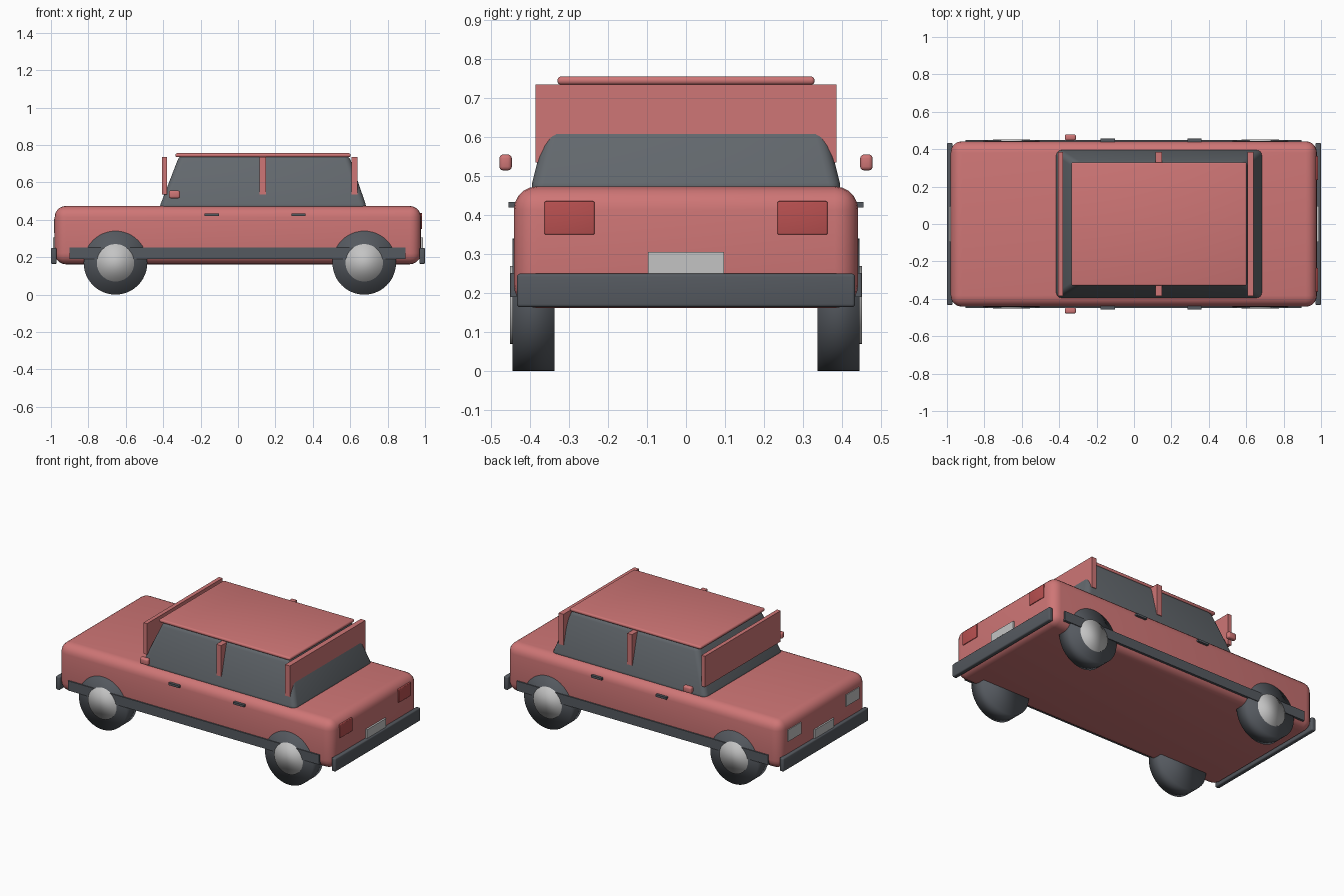
import bpy
import bmesh
import math
from mathutils import Matrix, Vector

cube = bpy.data.objects.get("Cube")
if cube:
    bpy.data.objects.remove(cube, do_unlink=True)


def material(name, rgb):
    mat = bpy.data.materials.new(name)
    mat.use_nodes = True
    colour = (*rgb, 1)
    mat.diffuse_color = colour
    mat.node_tree.nodes["Principled BSDF"].inputs["Base Color"].default_value = colour
    return mat


paint = material("red paint", (0.62, 0.18, 0.18))
lens = material("tail light red", (0.48, 0.08, 0.08))
glass = material("dark glass", (0.125, 0.14, 0.155))
rubber = material("dark rubber", (0.09, 0.1, 0.115))
silver = material("silver", (0.55, 0.55, 0.55))


def finish(name, bm, mat):
    bmesh.ops.recalc_face_normals(bm, faces=bm.faces)
    mesh = bpy.data.meshes.new(name)
    bm.to_mesh(mesh)
    bm.free()
    mesh.materials.append(mat)
    obj = bpy.data.objects.new(name, mesh)
    bpy.context.collection.objects.link(obj)
    bpy.ops.object.select_all(action='DESELECT')
    obj.select_set(True)
    bpy.context.view_layer.objects.active = obj
    return obj


def box(name, xs, ys, zs, mat, bevel=0, segments=3, top=None):
    """Box between limits; top gives new x and y limits for the upper face."""
    bm = bmesh.new()
    bmesh.ops.create_cube(bm, size=1)
    for v in bm.verts:
        upper = v.co.z > 0
        tx, ty = top if top and upper else (xs, ys)
        v.co = Vector((tx[v.co.x > 0], ty[v.co.y > 0], zs[upper]))
    obj = finish(name, bm, mat)
    if bevel:
        mod = obj.modifiers.new("rounded edges", 'BEVEL')
        mod.width = bevel
        mod.segments = segments
        mod.limit_method = 'ANGLE'
        bpy.ops.object.modifier_apply(modifier=mod.name)
        bpy.ops.object.shade_smooth_by_angle(angle=math.radians(35))
    return obj


def disc(name, x, z, ys, radius, mat):
    bm = bmesh.new()
    turn = Matrix.Translation((x, sum(ys) / 2, z)) @ Matrix.Rotation(math.pi / 2, 4, 'X')
    bmesh.ops.create_cone(bm, cap_ends=True, segments=48, radius1=radius, radius2=radius,
                          depth=abs(ys[1] - ys[0]), matrix=turn)
    obj = finish(name, bm, mat)
    bpy.ops.object.shade_smooth()
    return obj


def span(side, a, b):
    return tuple(sorted((side * a, side * b)))


# Body and cabin
box("body", (-0.98, 0.978), (-0.442, 0.442), (0.162, 0.474), paint, 0.06, 5)
box("cabin_glass", (-0.425, 0.692), (-0.402, 0.402), (0.455, 0.747), glass, 0.03, 4,
    top=((-0.312, 0.593), (-0.328, 0.328)))
box("roof", (-0.335, 0.602), (-0.33, 0.33), (0.735, 0.756), paint, 0.009)

# Upright frames across the cabin
for name, x0, x1 in (("front", -0.406, -0.38), ("middle", 0.115, 0.15), ("rear", 0.606, 0.64)):
    box(name + "_pillar", (x0, x1), (-0.386, 0.386), (0.535, 0.735), paint)

# Bumpers and number plates
for name, s in (("front", -1), ("rear", 1)):
    box(name + "_bumper", span(s, 0.97, 1.0), (-0.434, 0.434), (0.164, 0.25), rubber, 0.008)
    box(name + "_plate", span(s, 0.974, 0.99), (-0.097, 0.097), (0.245, 0.306), silver)

# Parts repeated on both sides
for side_name, s in (("left", 1), ("right", -1)):
    box(side_name + "_tail_light", (0.96, 0.984), span(s, 0.235, 0.363), (0.35, 0.436), lens, 0.004)
    box(side_name + "_headlight", (-0.985, -0.96), span(s, 0.23, 0.365), (0.33, 0.405), silver)
    box(side_name + "_mirror", (-0.37, -0.31), span(s, 0.447, 0.479), (0.515, 0.556), paint, 0.01)
    box(side_name + "_side_strip", (-0.9, 0.895), span(s, 0.435, 0.45), (0.19, 0.252), rubber)
    for end, x in (("front", -0.14), ("rear", 0.323)):
        box(f"{side_name}_{end}_handle", (x - 0.038, x + 0.038), span(s, 0.43, 0.456),
            (0.42, 0.434), rubber)
    for end, x in (("front", -0.655), ("rear", 0.675)):
        disc(f"{side_name}_{end}_wheel", x, 0.17, span(s, 0.338, 0.445), 0.17, rubber)
        disc(f"{side_name}_{end}_hub", x, 0.17, span(s, 0.42, 0.452), 0.1, silver)
